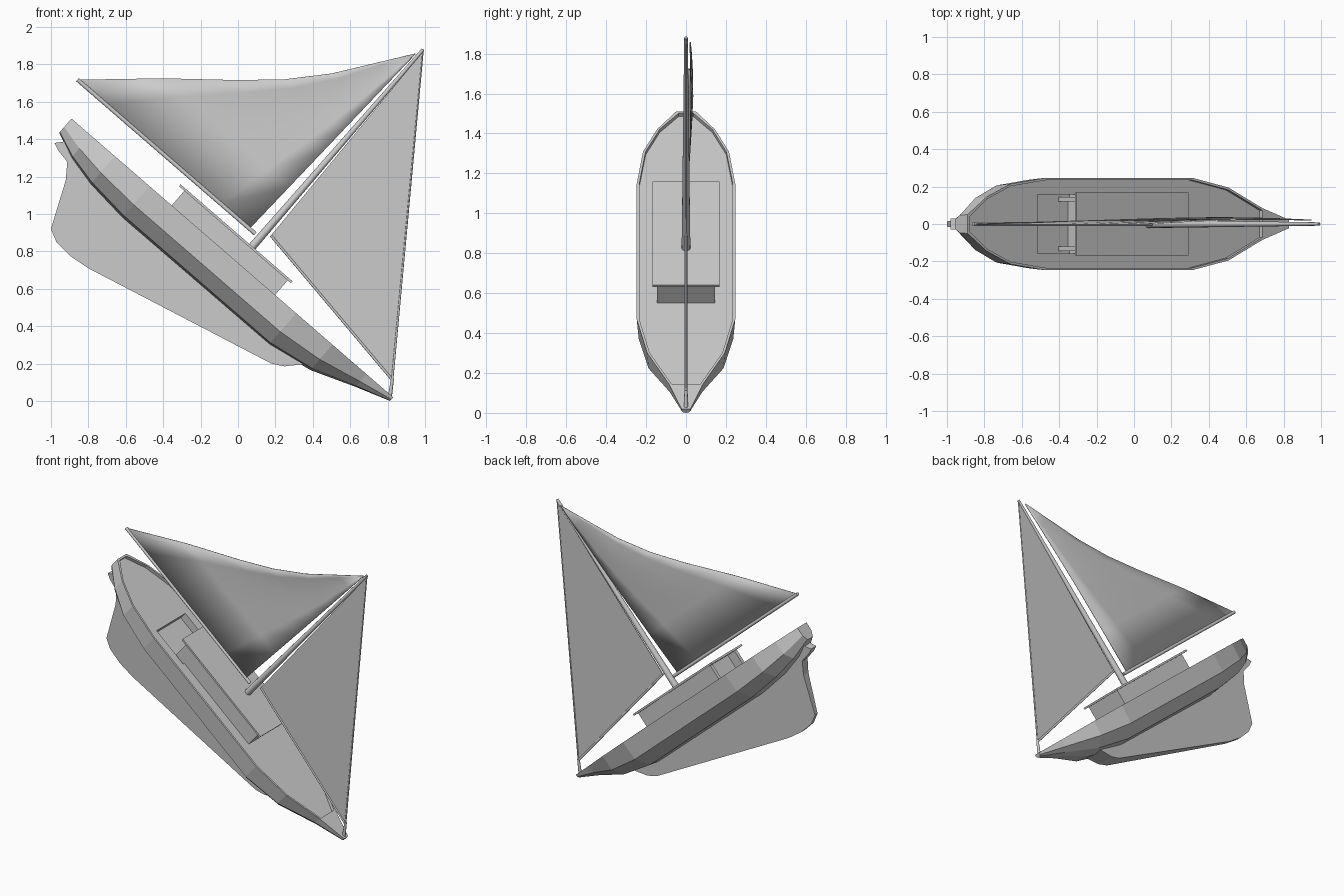
import bpy, bmesh, math
from mathutils import Matrix, Vector

if "Cube" in bpy.data.objects:
    bpy.data.objects.remove(bpy.data.objects["Cube"], do_unlink=True)

# Boat frame: x runs aft to bow, z is up from the sheer line, origin at the bow tip
HEEL = Matrix.Translation((0.83, 0, 0.02)) @ Matrix.Rotation(math.radians(40.9), 4, 'Y')

grey = bpy.data.materials.new("plain_grey")
grey.use_nodes = True
GREY = (0.6, 0.6, 0.6, 1)
grey.diffuse_color = GREY
grey.node_tree.nodes["Principled BSDF"].inputs["Base Color"].default_value = GREY


def finish(name, bm, smooth=False):
    bmesh.ops.recalc_face_normals(bm, faces=bm.faces)
    me = bpy.data.meshes.new(name)
    bm.to_mesh(me)
    bm.free()
    me.transform(HEEL)
    me.materials.append(grey)
    ob = bpy.data.objects.new(name, me)
    bpy.context.scene.collection.objects.link(ob)
    if smooth:
        bpy.ops.object.select_all(action='DESELECT')
        ob.select_set(True)
        bpy.context.view_layer.objects.active = ob
        bpy.ops.object.shade_smooth_by_angle(angle=math.radians(40))
    return ob


def loft(bm, rings, closed=True):
    rows = [[bm.verts.new(p) for p in r] for r in rings]
    n = len(rows[0])
    for a, b in zip(rows, rows[1:]):
        for i in range(n if closed else n - 1):
            j = (i + 1) % n
            bm.faces.new((a[i], a[j], b[j], b[i]))
    if closed:
        bm.faces.new(rows[0])
        bm.faces.new(rows[-1])


def box(name, x, y, z):
    bm = bmesh.new()
    size = (x[1] - x[0], y[1] - y[0], z[1] - z[0])
    mid = (sum(x) / 2, sum(y) / 2, sum(z) / 2)
    bmesh.ops.create_cube(bm, size=1, matrix=Matrix.Translation(mid) @ Matrix.Diagonal((*size, 1)))
    return finish(name, bm)


def spar(name, a, b, r1, r2):
    a, b = Vector(a), Vector(b)
    d = b - a
    m = Matrix.Translation((a + b) / 2) @ d.to_track_quat('Z', 'Y').to_matrix().to_4x4()
    bm = bmesh.new()
    bmesh.ops.create_cone(bm, cap_ends=True, segments=12, radius1=r1, radius2=r2,
                          depth=d.length, matrix=m)
    return finish(name, bm, True)


def thicken(ob, t=0.004):
    mod = ob.modifiers.new("cloth", 'SOLIDIFY')
    mod.thickness, mod.offset = t, 0


# Hull: station, half width at the sheer, depth
stations = [(-2.276, .05, .10), (-2.14, .145, .16), (-1.97, .215, .20), (-1.725, .247, .225),
            (-.687, .247, .225), (-.43, .195, .18), (-.19, .085, .09), (0, .022, .026)]
RIM, DECK = .013, .022


def hull_ring(x, w, d):
    if x == stations[0][0]:
        half = [(w, 0), (.97 * w, -.6 * d), (.6 * w, -.95 * d)]
    else:
        half = [(w, 0), (.96 * w, -.58 * d), (.6 * w, -.93 * d)]
    pts = half + [(0, -d)] + [(-y, z) for y, z in reversed(half)]
    return [(x, y, z) for y, z in pts]


bm = bmesh.new()
loft(bm, [hull_ring(*s) for s in stations])
hull = finish("hull", bm)


def cut(ob, cutter):
    mod = ob.modifiers.new("cut", 'BOOLEAN')
    mod.object, mod.operation, mod.solver = cutter, 'DIFFERENCE', 'EXACT'
    cutter.hide_render = True
    cutter.hide_viewport = True


# Sunken deck inside the bulwark, ending at the foredeck
bm = bmesh.new()
rings = []
for x, w, d in stations[:-1]:
    x = x + RIM if x < -2.2 else x
    w -= RIM
    rings.append([(x, w, -DECK), (x, w, .02), (x, -w, .02), (x, -w, -DECK)])
loft(bm, rings)
cut(hull, finish("deck_cutter", bm))

# Cockpit well behind the cabin
cut(hull, box("cockpit_cutter", (-1.76, -1.49), (-.157, .157), (-.075, .03)))

# Fin keel, thinner towards the stern and the bottom
keel = [(-2.2, -.09), (-2.259, -.158), (-2.22, -.175), (-2.141, -.19), (-2.083, -.27), (-1.973, -.518),
        (-1.905, -.552), (-1.80, -.56), (-1.684, -.546), (-.609, -.29), (-.547, -.255), (-.47, -.17)]
bm = bmesh.new()
loft(bm, [[(x, s * (.05 + .06 * (z + .2) + .025 * (x + 1.3)), z) for x, z in keel] for s in (-1, 1)])
finish("keel", bm)

# Cabin with an open back between its side walls
box("cabin", (-1.5, -.836), (-.145, .145), (-.08, .105))
for side, s in (("left", 1), ("right", -1)):
    box("cabin_wall_" + side, (-1.567, -1.495), sorted((.12 * s, .145 * s)), (-.08, .105))
box("cabin_roof", (-1.605, -.814), (-.168, .168), (.103, .116))

# Spars
MAST = (-1.097, 0, 1.51)
spar("mast", (-1.097, 0, .11), MAST, .022, .009)
spar("boom", (-1.13, 0, .178), (-2.388, 0, .178), .011, .011)
spar("jib_boom", (-1.061, 0, .225), (-.06, 0, .066), .007, .007)
spar("forestay", (-.01, 0, -.01), MAST, .006, .004)
spar("bow_post", (-.012, 0, -.015), (-.07, 0, .075), .011, .008)

# Mainsail: a curved trailing edge ruled to a straight leading edge, with a slight belly
leech = [(-2.38, .185), (-2.047, .483), (-1.738, .738), (-1.552, .905), (-1.383, 1.092),
         (-1.233, 1.301), (-1.115, 1.466)]
bm = bmesh.new()
rows = []
for x, z in leech:
    t = (z - .185) / 1.281
    start = Vector((x, .028 * math.sin(2.2 * t), z))
    end = Vector((-1.17 + .059 * t, .024 * math.sin(2.2 * t), .187 + 1.279 * t))
    rows.append([start.lerp(end, k / 6) + Vector((0, .01 * math.sin(math.pi * k / 6) * math.sin(math.pi * t), 0))
                 for k in range(7)])
loft(bm, rows, closed=False)
thicken(finish("mainsail", bm, True))

# Jib
bm = bmesh.new()
bm.faces.new([bm.verts.new(p) for p in ((-1.061, 0, .232), (-.06, 0, .069), (-1.09, 0, 1.50))])
thicken(finish("jib", bm))
